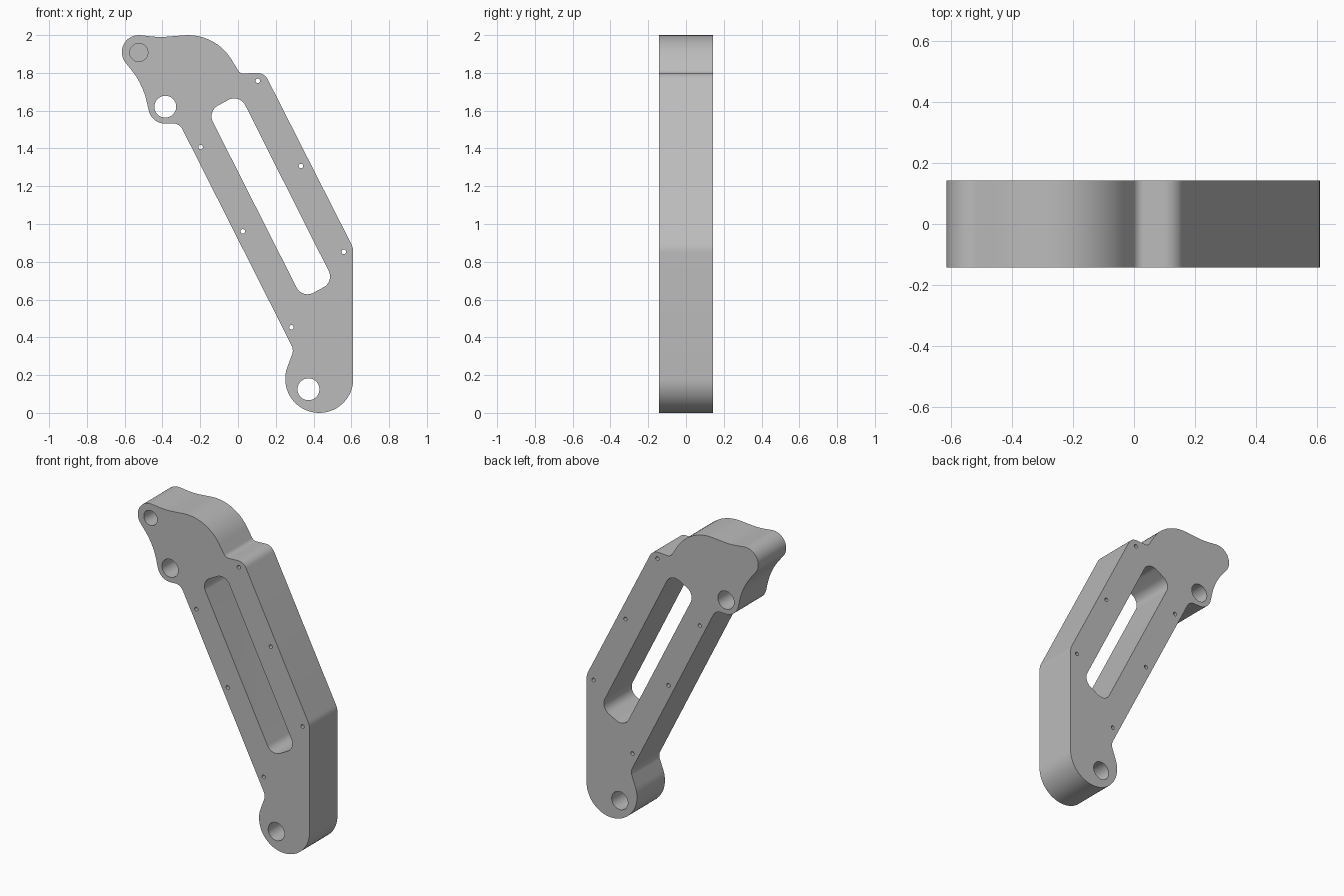
import bpy
import bmesh
from math import atan2, cos, sin, sqrt, pi, tau, radians, ceil

if "Cube" in bpy.data.objects:
    bpy.data.objects.remove(bpy.data.objects["Cube"], do_unlink=True)

HALF = 0.1425  # half thickness of the plate


def belt(circles):
    """Outline that wraps tangent lines clockwise around circles (x, z, r).
    A negative radius makes a concave arc."""
    count = len(circles)
    normals = []
    for i, (x1, z1, r1) in enumerate(circles):
        x2, z2, r2 = circles[(i + 1) % count]
        dx, dz, m = x2 - x1, z2 - z1, r1 - r2
        run = sqrt(max(dx * dx + dz * dz - m * m, 0))
        normals.append(atan2(dz, dx) - atan2(m, run) + pi / 2)
    points = []
    for i, (x, z, r) in enumerate(circles):
        start, end = normals[i - 1], normals[i]
        turn = -((start - end) % tau) if r > 0 else (end - start) % tau
        steps = max(3, ceil(abs(turn) / radians(6)))
        for k in range(steps + 1):
            a = start + turn * k / steps
            points.append((x + r * cos(a), z + r * sin(a)))
    return points


def disc(x, z, r, sides=40):
    return [(x + r * cos(tau * k / sides), z + r * sin(tau * k / sides))
            for k in range(sides)]


def prism(bm, outline, front, back):
    """Extrude an x-z outline from front to back along y."""
    face = bm.faces.new([bm.verts.new((x, front, z)) for x, z in outline])
    out = bmesh.ops.extrude_face_region(bm, geom=[face])["geom"]
    moved = [v for v in out if isinstance(v, bmesh.types.BMVert)]
    bmesh.ops.translate(bm, vec=(0, back - front, 0), verts=moved)


def finish(bm, name):
    bmesh.ops.remove_doubles(bm, verts=bm.verts, dist=0.0002)
    bmesh.ops.recalc_face_normals(bm, faces=bm.faces)
    mesh = bpy.data.meshes.new(name)
    bm.to_mesh(mesh)
    bm.free()
    obj = bpy.data.objects.new(name, mesh)
    bpy.context.collection.objects.link(obj)
    return obj


grey = bpy.data.materials.new("plain grey")
grey.use_nodes = True
grey.diffuse_color = (0.5, 0.5, 0.5, 1)
grey.node_tree.nodes["Principled BSDF"].inputs["Base Color"].default_value = (0.5, 0.5, 0.5, 1)

# Plate outline: ear, dome, shoulder, long edges, foot, neck and pivot lobe
plate_arcs = [
    (-0.525, 1.91, 0.09), (-0.41, 2.39, -0.4), (-0.265, 1.73, 0.27),
    (0.03, 1.832, -0.035), (0.10, 1.735, 0.065), (0.51, 0.85, 0.1),
    (0.43, 0.18, 0.18), (0.23, 0.33, -0.06), (-0.347, 1.473, -0.06),
    (-0.385, 1.621, 0.09), (-0.874, 1.562, -0.4),
]
bm = bmesh.new()
prism(bm, belt(plate_arcs), -HALF, HALF)
plate = finish(bm, "arm_plate")
plate.data.materials.append(grey)

# Cutters: long slot, two pivot holes, small screw holes, blind ear hole
bm = bmesh.new()
slot = [(-0.075, 1.57), (-0.02, 1.60), (0.422, 0.722), (0.368, 0.693)]
prism(bm, belt([(x, z, 0.065) for x, z in slot]), -0.3, 0.3)
for x, z in [(-0.385, 1.621), (0.373, 0.125)]:
    prism(bm, disc(x, z, 0.058), -0.3, 0.3)
for x, z in [(-0.198, 1.407), (0.026, 0.961), (0.283, 0.453),
             (0.105, 1.758), (0.333, 1.307), (0.56, 0.853)]:
    prism(bm, disc(x, z, 0.012, 20), -0.3, 0.3)
prism(bm, disc(-0.525, 1.908, 0.048), -0.3, 0.0)
cutter = finish(bm, "hole_cutter")
cutter.hide_render = True

cut = plate.modifiers.new("holes", "BOOLEAN")
cut.operation = "DIFFERENCE"
cut.solver = "EXACT"
cut.object = cutter

# Apply the cut and drop the helper
graph = bpy.context.evaluated_depsgraph_get()
result = bpy.data.meshes.new_from_object(plate.evaluated_get(graph))
plate.modifiers.clear()
plate.data = result
result.name = "arm_plate"
bpy.data.objects.remove(cutter, do_unlink=True)

# Smooth arcs with crisp rims
bpy.ops.object.select_all(action="DESELECT")
plate.select_set(True)
bpy.context.view_layer.objects.active = plate
bpy.ops.object.shade_smooth_by_angle(angle=radians(30))
